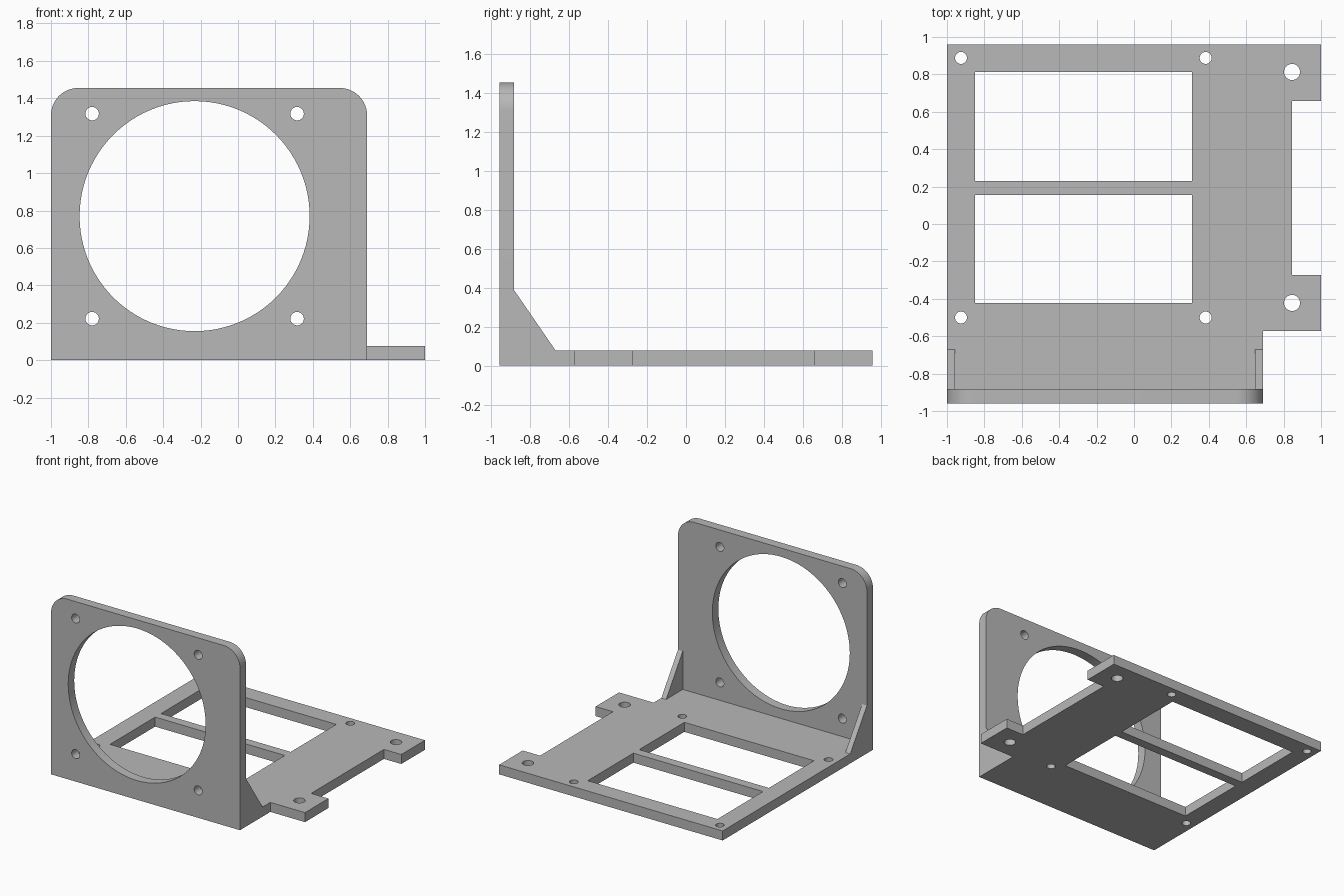
import bpy
import bmesh
from math import sin, cos, pi, radians
from mathutils import Matrix

cube = bpy.data.objects.get("Cube")
if cube:
    bpy.data.objects.remove(cube)

grey = bpy.data.materials.new("plain grey")
grey.use_nodes = True
colour = (0.48, 0.48, 0.48, 1)
grey.diffuse_color = colour
grey.node_tree.nodes["Principled BSDF"].inputs["Base Color"].default_value = colour


def arc(cx, cy, r, start=0.0, end=2 * pi, n=32):
    """Points on an arc; a full circle omits its repeated end point."""
    full = end - start > 6.28
    count = n if full else n + 1
    return [(cx + r * cos(start + (end - start) * i / n),
             cy + r * sin(start + (end - start) * i / n)) for i in range(count)]


def rect(x0, x1, y0, y1):
    return [(x0, y0), (x1, y0), (x1, y1), (x0, y1)]


def plate(name, loops, thickness, matrix):
    """Extrude an outline with holes, centred on its own plane."""
    curve = bpy.data.curves.new(name + " profile", "CURVE")
    curve.dimensions = "2D"
    curve.fill_mode = "BOTH"
    curve.extrude = thickness / 2
    for pts in loops:
        spline = curve.splines.new("POLY")
        spline.points.add(len(pts) - 1)
        for point, (x, y) in zip(spline.points, pts):
            point.co = (x, y, 0, 1)
        spline.use_cyclic_u = True
    helper = bpy.data.objects.new(name + " helper", curve)
    bpy.context.collection.objects.link(helper)
    deps = bpy.context.evaluated_depsgraph_get()
    mesh = bpy.data.meshes.new_from_object(helper.evaluated_get(deps))
    bpy.data.objects.remove(helper)
    bpy.data.curves.remove(curve)
    mesh.name = name
    mesh.transform(matrix)
    bm = bmesh.new()
    bm.from_mesh(mesh)
    bmesh.ops.remove_doubles(bm, verts=bm.verts, dist=0.0001)
    bmesh.ops.recalc_face_normals(bm, faces=bm.faces)
    bm.to_mesh(mesh)
    bm.free()
    mesh.materials.clear()
    mesh.materials.append(grey)
    obj = bpy.data.objects.new(name, mesh)
    bpy.context.collection.objects.link(obj)
    bpy.ops.object.select_all(action="DESELECT")
    obj.select_set(True)
    bpy.context.view_layer.objects.active = obj
    bpy.ops.object.shade_smooth_by_angle(angle=radians(30))
    return obj


T = 0.077                                   # sheet thickness
LEFT, RIGHT, FRONT, BACK = -1.0, 0.69, -0.96, 0.96
INNER = FRONT + T                           # rear face of the upright
TOP, CORNER = 1.455, 0.145

# Base with two side tabs, two windows and screw holes
outline = [(LEFT, INNER), (RIGHT, INNER), (RIGHT, -0.572), (1, -0.572),
           (1, -0.273), (0.845, -0.273), (0.845, 0.658), (1, 0.658),
           (1, BACK), (LEFT, BACK)]
base = [outline, rect(-0.85, 0.31, 0.23, 0.813), rect(-0.85, 0.31, -0.422, 0.155)]
base += [arc(x, y, 0.032) for x in (-0.925, 0.383) for y in (-0.5, 0.888)]
base += [arc(0.845, y, 0.043) for y in (-0.422, 0.813)]
plate("base", base, T, Matrix.Translation((0, 0, T / 2)))

# Upright with rounded top corners, a large round opening and screw holes
outline = [(LEFT, 0), (RIGHT, 0)]
outline += arc(RIGHT - CORNER, TOP - CORNER, CORNER, 0, pi / 2, 12)
outline += arc(LEFT + CORNER, TOP - CORNER, CORNER, pi / 2, pi, 12)
upright = [outline, arc(-0.232, 0.77, 0.615, n=96)]
upright += [arc(x, z, 0.036) for x in (-0.78, 0.316) for z in (0.222, 1.318)]
plate("upright", upright, T,
      Matrix.Translation((0, FRONT + T / 2, 0)) @ Matrix.Rotation(pi / 2, 4, "X"))

# Triangular gussets at both ends of the fold
WIDTH = 0.043
side_on = Matrix(((0, 0, 1, 0), (1, 0, 0, 0), (0, 1, 0, 0), (0, 0, 0, 1)))
triangle = [(INNER, T), (-0.67, T), (INNER, 0.387)]
for name, x in (("right_gusset", LEFT + WIDTH / 2), ("left_gusset", RIGHT - WIDTH / 2)):
    plate(name, [triangle], WIDTH, Matrix.Translation((x, 0, 0)) @ side_on)
